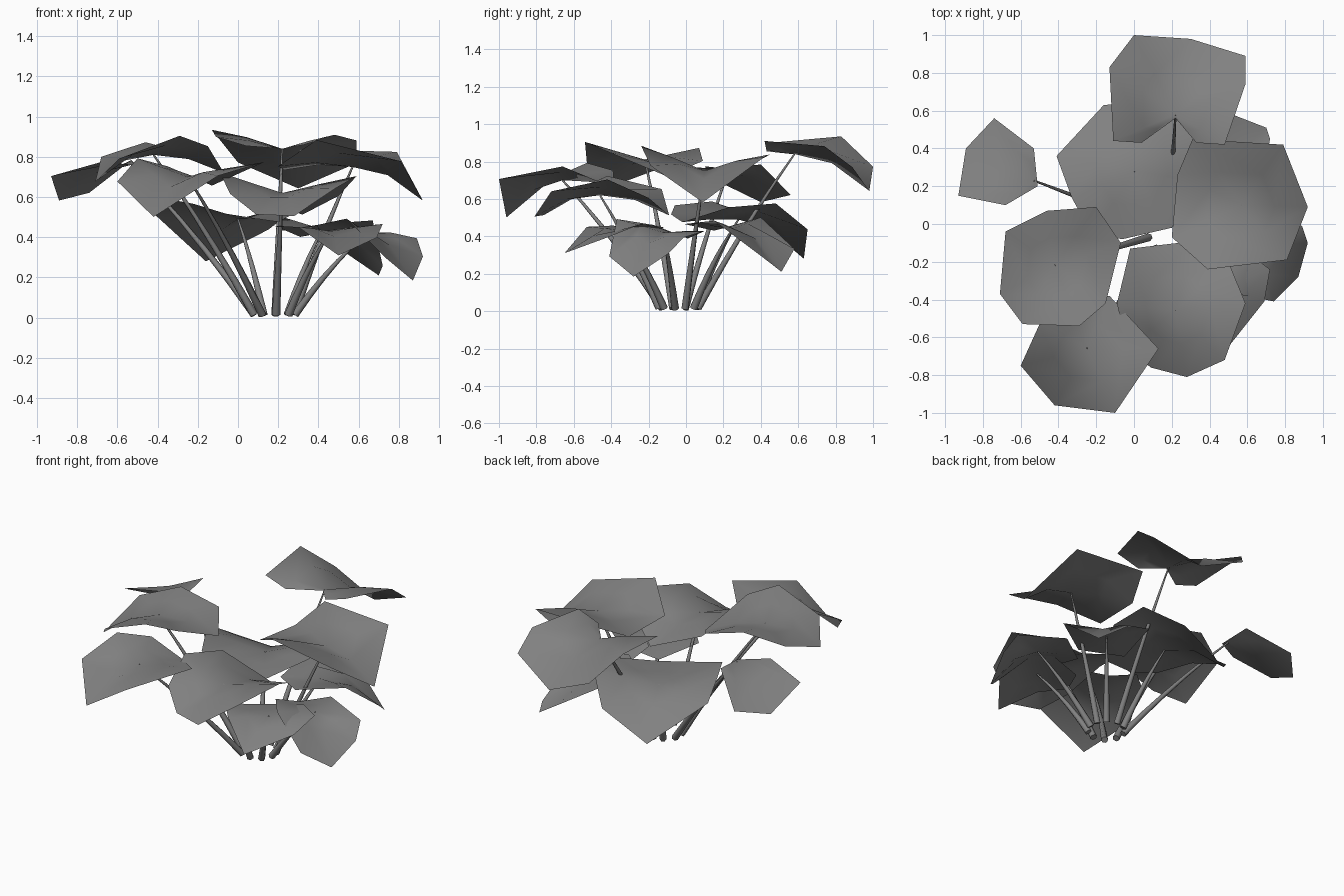
import bpy
import bmesh
import math
from mathutils import Vector

cube = bpy.data.objects.get("Cube")
if cube:
    bpy.data.objects.remove(cube, do_unlink=True)

# One plain grey for the whole plant
grey = bpy.data.materials.new("plain grey")
grey.use_nodes = True
tone = (0.22, 0.22, 0.22, 1)
grey.diffuse_color = tone
grey.node_tree.nodes["Principled BSDF"].inputs["Base Color"].default_value = tone

CROWN = Vector((0.18, -0.04, 0.015))


def finish(bm, name, angle):
    """Turn a bmesh into a smooth shaded object."""
    mesh = bpy.data.meshes.new(name)
    bm.to_mesh(mesh)
    bm.free()
    mesh.materials.append(grey)
    obj = bpy.data.objects.new(name, mesh)
    bpy.context.collection.objects.link(obj)
    bpy.ops.object.select_all(action="DESELECT")
    obj.select_set(True)
    bpy.context.view_layer.objects.active = obj
    bpy.ops.object.shade_smooth_by_angle(angle=math.radians(angle))


def blade(name, centre, heading, lift, droop, outline):
    """Leaf creased along its heading: sides rise, tip and heel droop."""
    forward = Vector((math.cos(math.radians(heading)), math.sin(math.radians(heading))))
    side = Vector((-forward.y, forward.x))

    def place(point, scale):
        p = Vector(point) * scale
        u, v = p.dot(forward), p.dot(side)
        rise = abs(v) * (lift[0] if v > 0 else lift[1])
        fall = u * u * (droop[0] if u > 0 else droop[1])
        return Vector(centre) + Vector((p.x, p.y, rise - fall))

    bm = bmesh.new()
    heart = bm.verts.new(centre)
    inner = [bm.verts.new(place(p, 0.5)) for p in outline]
    outer = [bm.verts.new(place(p, 1.0)) for p in outline]
    for i in range(len(outline)):
        j = (i + 1) % len(outline)
        bm.faces.new((heart, inner[i], inner[j]))
        bm.faces.new((inner[i], outer[i], outer[j], inner[j]))
    bmesh.ops.recalc_face_normals(bm, faces=bm.faces)
    if sum(f.normal.z for f in bm.faces) < 0:
        bmesh.ops.reverse_faces(bm, faces=bm.faces)
    finish(bm, name, 60)


def stem(name, tip, sides=6, steps=5):
    """Tapered, slightly bowed stalk from the crown to the leaf."""
    tip = Vector(tip)
    outward = Vector((tip.x - CROWN.x, tip.y - CROWN.y, 0)).normalized()
    base = CROWN + outward * 0.105
    bend = base.lerp(tip, 0.5) + Vector((0, 0, 0.05))
    bm = bmesh.new()
    rings = []
    for k in range(steps + 1):
        t = k / steps
        a, b = base.lerp(bend, t), bend.lerp(tip, t)
        turn = (b - a).to_track_quat("Z", "Y")
        radius = 0.021 * (1 - t) + 0.005 * t
        ring = []
        for s in range(sides):
            w = math.tau * s / sides
            spoke = Vector((math.cos(w), math.sin(w), 0)) * radius
            ring.append(bm.verts.new(a.lerp(b, t) + turn @ spoke))
        rings.append(ring)
    for low, high in zip(rings, rings[1:]):
        for s in range(sides):
            n = (s + 1) % sides
            bm.faces.new((low[s], low[n], high[n], high[s]))
    bm.faces.new(rings[0][::-1])
    bm.faces.new(rings[-1])
    finish(bm, name, 65)


def plant_leaf(name, centre, heading, lift, droop, outline):
    blade(name + "_leaf", centre, heading, lift, droop, outline)
    stem(name + "_stem", centre)


# Upper leaves
plant_leaf("back", (0.22, 0.58, 0.84), 80, (0.35, 0.3), (1.2, 1.2),
           [(-.22, .42), (.08, .4), (.37, .31), (.37, .16), (.26, -.16),
            (.11, -.15), (0, -.02), (-.18, -.15), (-.33, -.14), (-.35, .25)])
plant_leaf("left", (0.57, 0.1, 0.75), -3, (0.4, 0.43), (1.4, 0.6),
           [(.35, -.01), (.22, .32), (-.26, .35), (-.34, .16), (-.37, -.17),
            (-.18, -.34), (.24, -.29)])
plant_leaf("right", (-0.42, -0.22, 0.81), 195, (0.28, 0.22), (1.5, 0.7),
           [(-.04, .29), (.22, .31), (.35, .12), (.27, -.2), (.13, -.32),
            (-.17, -.31), (-.29, -.15), (-.26, .18)])
plant_leaf("front_right", (-0.25, -0.66, 0.7), 240, (0.29, 0.33), (1.68, 0.6),
           [(.12, .28), (.38, 0), (.15, -.34), (-.17, -.3), (-.35, -.09),
            (-.25, .13), (-.1, .27)])
plant_leaf("front", (0.22, -0.46, 0.62), -100, (0.26, 0.33), (1.3, 0.8),
           [(-.24, .33), (.1, .37), (.28, .26), (.37, .04), (.26, -.26),
            (.06, -.35), (-.13, -.3), (-.26, -.2), (-.31, .04)])
plant_leaf("back_right", (-0.53, 0.23, 0.76), 140, (0.08, 0.3), (1.25, 0.6),
           [(-.21, .33), (0, .17), (.02, -.03), (-.15, -.13), (-.4, -.08),
            (-.36, .17)])

# Lower leaves
plant_leaf("middle", (0, 0.28, 0.49), 112, (0.27, 0.24), (1.45, 0.25),
           [(-.16, .35), (-.41, .08), (-.33, -.14), (-.22, -.34), (-.06, -.36),
            (.2, -.3), (.35, -.05), (.33, .2), (.15, .37)])
plant_leaf("low_left", (0.64, -0.12, 0.42), -35, (0.15, 0.32), (3.0, 0.6),
           [(.28, .02), (.25, .11), (-.04, .22), (-.2, .13), (-.25, -.05),
            (-.1, -.25), (.1, -.29), (.23, -.16)])
plant_leaf("low_front", (0.46, -0.34, 0.43), -58, (0.15, 0.13), (1.7, 0.6),
           [(.04, -.31), (.23, -.07), (.26, .1), (.1, .22), (-.15, .18),
            (-.28, -.05), (-.16, -.19)])
plant_leaf("low_back", (0.42, 0.25, 0.44), 45, (0.25, 0.25), (1.6, 0.6),
           [(.1, .33), (.28, .26), (.3, .2), (.25, -.1), (0, -.26),
            (-.22, -.1), (-.2, .15)])
